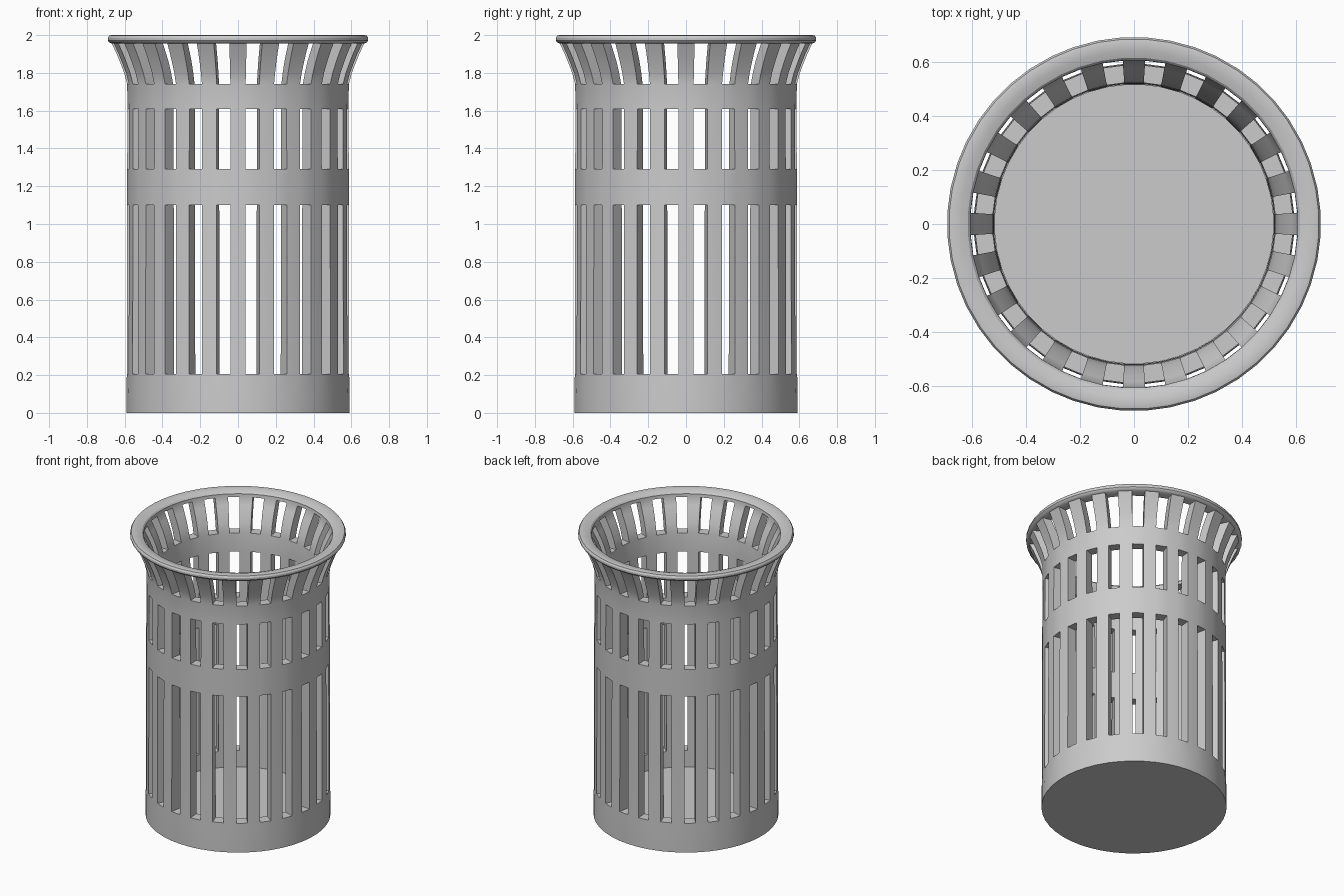
import bpy, bmesh, math

if "Cube" in bpy.data.objects:
    bpy.data.objects.remove(bpy.data.objects["Cube"])

N = 24                     # slots around the basket
STEP = 360 / N
BAR = 3.95                 # half-angle of a slat, degrees

# wall rows: z, outer radius, inner radius, slotted up to the next row
ROWS = [
    (0.09, 0.593, 0.515, False),
    (0.205, 0.59, 0.515, True),
    (1.10, 0.588, 0.518, False),
    (1.29, 0.588, 0.518, True),
    (1.61, 0.587, 0.52, False),
    (1.74, 0.588, 0.523, True),
    (1.80, 0.604, 0.539, True),
    (1.86, 0.627, 0.560, True),
    (1.91, 0.648, 0.583, True),
    (1.955, 0.67, 0.605, False),
]
# rolled rim, from the outer wall over the top to the inner wall
RIM = [(0.684, 1.962), (0.691, 1.972), (0.691, 1.985), (0.684, 1.997),
       (0.67, 2.0), (0.64, 1.996), (0.615, 1.988), (0.606, 1.978)]

angles = []
for i in range(N):
    angles += [i * STEP - BAR, i * STEP + BAR]
C = len(angles)
bm = bmesh.new()


def ring(r, z):
    return [bm.verts.new((r * math.cos(math.radians(a)),
                          r * math.sin(math.radians(a)), z)) for a in angles]


def band(a, b, cols=range(C)):
    for c in cols:
        d = (c + 1) % C
        bm.faces.new((a[c], a[d], b[d], b[c]))


outer = [ring(r, z) for z, r, _, _ in ROWS]
inner = [ring(r, z) for z, _, r, _ in ROWS]

# slotted wall
for k in range(len(ROWS) - 1):
    slotted = ROWS[k][3]
    cols = range(0, C, 2) if slotted else range(C)
    band(outer[k], outer[k + 1], cols)
    band(inner[k + 1], inner[k], cols)
    if slotted:
        for c in range(C):             # slat sides
            bm.faces.new((outer[k][c], outer[k + 1][c],
                          inner[k + 1][c], inner[k][c]))
        gaps = range(1, C, 2)
        if not ROWS[k - 1][3]:         # slot sill
            band(outer[k], inner[k], gaps)
        if not ROWS[k + 1][3]:         # slot head
            band(inner[k + 1], outer[k + 1], gaps)

# rim
prev = outer[-1]
for r, z in RIM:
    cur = ring(r, z)
    band(prev, cur)
    prev = cur
band(prev, inner[-1])

# base and floor
base = ring(0.593, 0)
band(base, outer[0])
bm.faces.new(base[::-1])
bm.faces.new(inner[0])

bmesh.ops.recalc_face_normals(bm, faces=bm.faces)
mesh = bpy.data.meshes.new("slotted_basket")
bm.to_mesh(mesh)
bm.free()
obj = bpy.data.objects.new("slotted_basket", mesh)
bpy.context.collection.objects.link(obj)
bpy.context.view_layer.objects.active = obj
obj.select_set(True)
bpy.ops.object.shade_smooth_by_angle(angle=math.radians(30))
